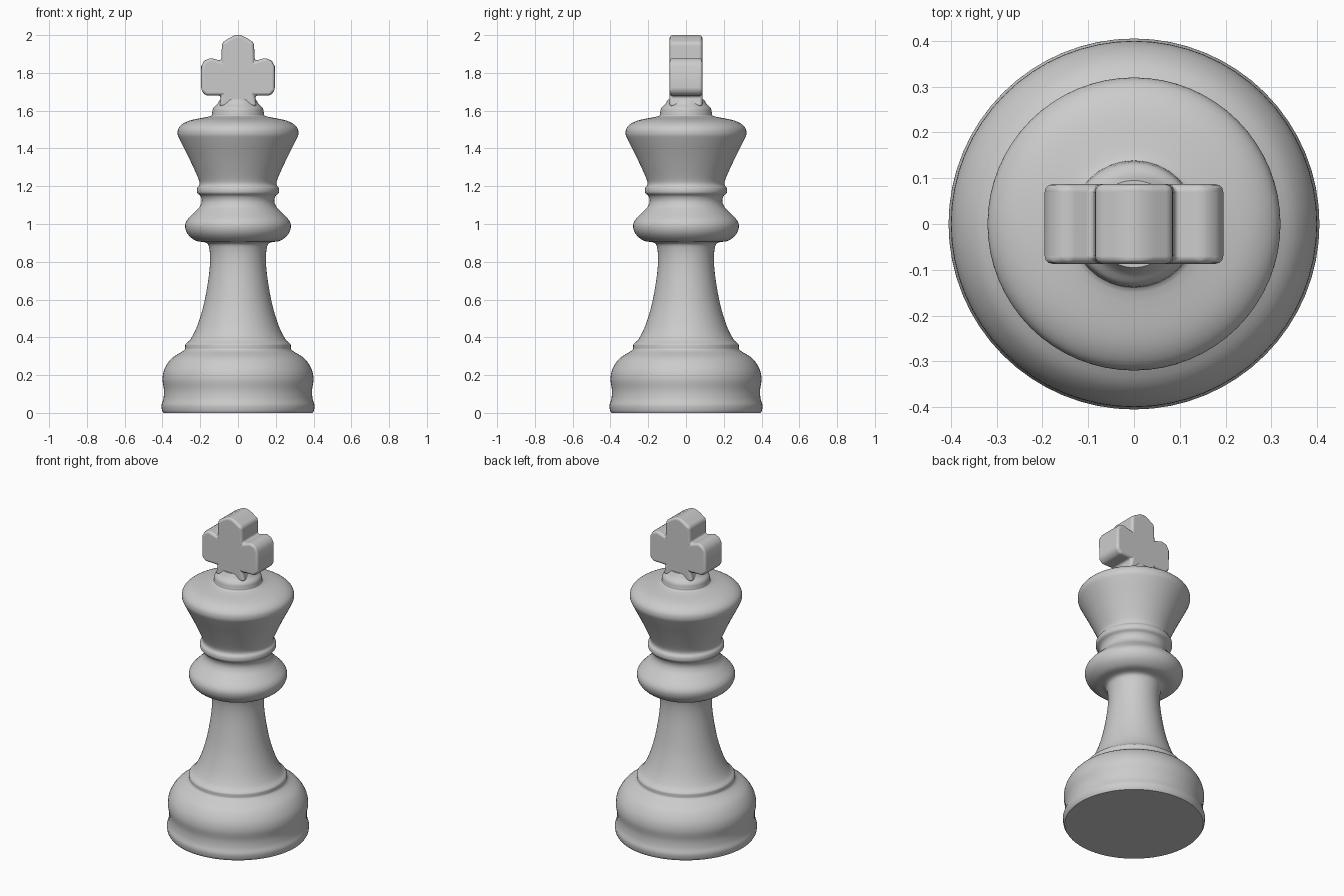
import bpy, bmesh, math

if "Cube" in bpy.data.objects:
    bpy.data.objects.remove(bpy.data.objects["Cube"])

grey = bpy.data.materials.new("light grey")
grey.diffuse_color = (0.6, 0.6, 0.6, 1)
grey.use_nodes = True
grey.node_tree.nodes["Principled BSDF"].inputs["Base Color"].default_value = grey.diffuse_color


def add_object(name, bm, angle):
    bmesh.ops.recalc_face_normals(bm, faces=bm.faces)
    mesh = bpy.data.meshes.new(name)
    bm.to_mesh(mesh)
    bm.free()
    mesh.materials.append(grey)
    obj = bpy.data.objects.new(name, mesh)
    bpy.context.collection.objects.link(obj)
    bpy.context.view_layer.objects.active = obj
    obj.select_set(True)
    bpy.ops.object.shade_smooth_by_angle(angle=math.radians(angle))
    obj.select_set(False)
    return obj


def smooth_curve(points, steps=4):
    """Pass a Catmull-Rom curve through the profile points."""
    pts = [points[0]] + points + [points[-1]]
    out = []
    for a, b, c, d in zip(pts, pts[1:], pts[2:], pts[3:]):
        for i in range(steps):
            t = i / steps
            out.append(tuple(0.5 * (2 * q + (r - p) * t + (2 * p - 5 * q + 4 * r - s) * t * t
                                    + (3 * q - p - 3 * r + s) * t ** 3)
                             for p, q, r, s in zip(a, b, c, d)))
    return out + [points[-1]]


def lathe(name, profile, sides=64):
    bm = bmesh.new()
    rings = [[bm.verts.new((r * math.cos(math.tau * i / sides),
                            r * math.sin(math.tau * i / sides), z)) for i in range(sides)]
             for r, z in profile]
    for low, high in zip(rings, rings[1:]):
        for i in range(sides):
            j = (i + 1) % sides
            bm.faces.new((low[i], low[j], high[j], high[i]))
    bm.faces.new(rings[0][::-1])
    bm.faces.new(rings[-1])
    return add_object(name, bm, 50)


# Turned body: base, stem, collar, crown and neck as (radius, height)
body = [(0.402, 0.012), (0.405, 0.04), (0.395, 0.075), (0.392, 0.12), (0.4, 0.18),
        (0.388, 0.235), (0.35, 0.29), (0.287, 0.33), (0.28, 0.35), (0.277, 0.365),
        (0.25, 0.392), (0.216, 0.46), (0.182, 0.57), (0.158, 0.7), (0.148, 0.8),
        (0.152, 0.87), (0.168, 0.9), (0.225, 0.912), (0.265, 0.945), (0.28, 0.985),
        (0.27, 1.02), (0.232, 1.06), (0.204, 1.09), (0.192, 1.12), (0.198, 1.147),
        (0.216, 1.165), (0.216, 1.19), (0.204, 1.21), (0.212, 1.245), (0.255, 1.34),
        (0.305, 1.44), (0.32, 1.48), (0.308, 1.517), (0.255, 1.548), (0.15, 1.57),
        (0.138, 1.585), (0.132, 1.612), (0.11, 1.635), (0.095, 1.66)]
lathe("turned_body", [(0.395, 0.0)] + smooth_curve(body))

# Cross finial: mirrored outline, extruded through y and rounded
half = [(0.1, 1.62), (0.088, 1.68), (0.17, 1.68), (0.195, 1.705), (0.195, 1.835),
        (0.178, 1.865), (0.145, 1.88), (0.088, 1.862), (0.085, 1.96), (0.045, 1.985),
        (0.015, 2.0)]
outline = half + [(-x, z) for x, z in reversed(half)]
bm = bmesh.new()
face = bm.faces.new([bm.verts.new((x, -0.087, z)) for x, z in outline])
back = bmesh.ops.extrude_face_region(bm, geom=[face])["geom"]
for v in back:
    if isinstance(v, bmesh.types.BMVert):
        v.co.y = 0.087
cross = add_object("cross_finial", bm, 50)
bevel = cross.modifiers.new("rounding", 'BEVEL')
bevel.width = 0.017
bevel.segments = 3
bevel.limit_method = 'ANGLE'
bevel.angle_limit = math.radians(40)
bevel.harden_normals = True
